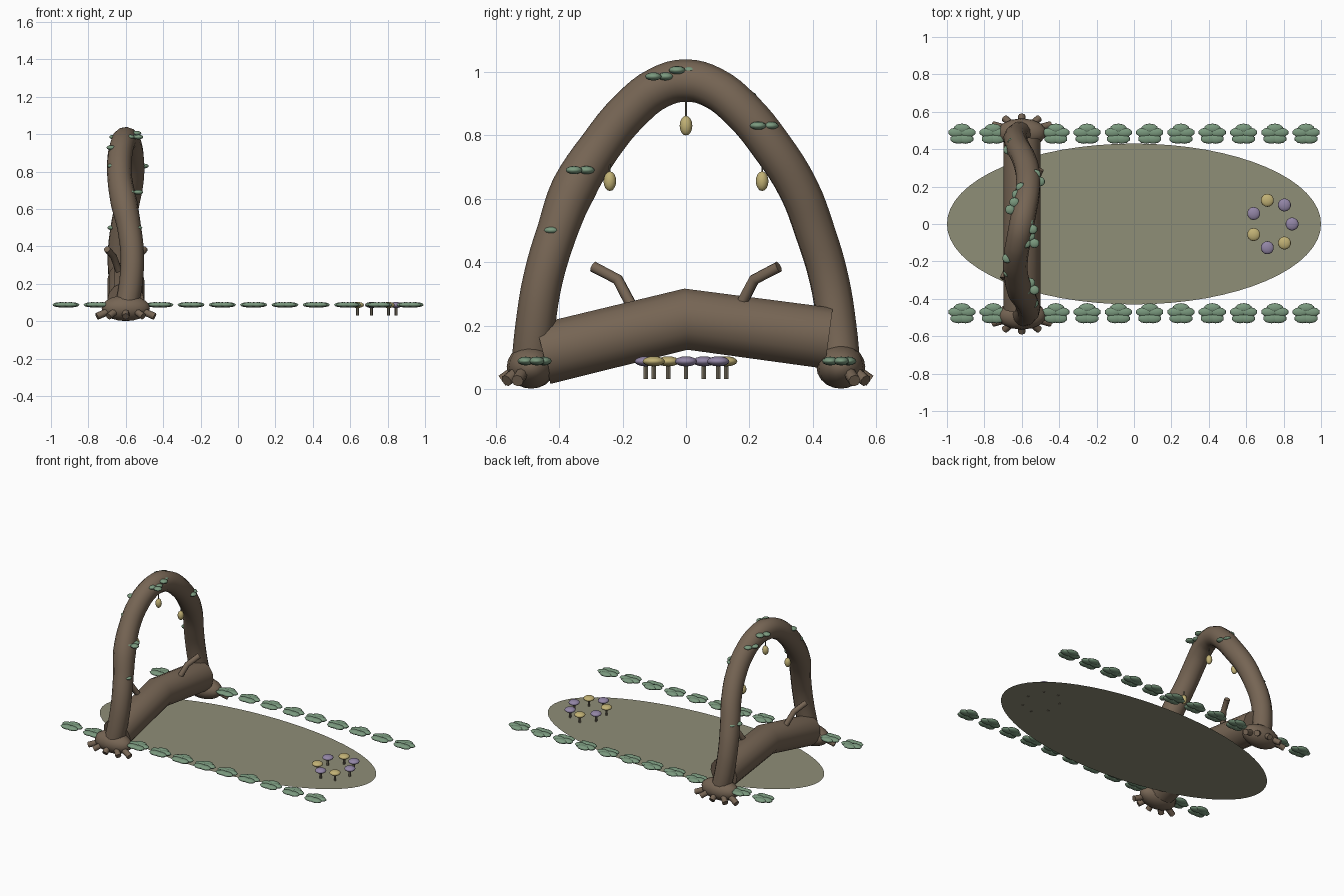
import bpy, math
from math import sin, cos, pi

if "Cube" in bpy.data.objects:
    bpy.data.objects.remove(bpy.data.objects["Cube"])


def material(name, rgb):
    m = bpy.data.materials.new(name)
    lin = [(c / 255 / 12.92) if c < 10 else ((c / 255 + 0.055) / 1.055) ** 2.4 for c in rgb]
    m.diffuse_color = (*lin, 1)
    m.use_nodes = True
    m.node_tree.nodes["Principled BSDF"].inputs["Base Color"].default_value = m.diffuse_color
    return m


BARK = material("bark brown", (118, 101, 84))
MOSS = material("moss ground", (143, 142, 119))
LEAF = material("leaf green", (122, 153, 126))
LILAC = material("lilac cap", (146, 133, 165))
GOLD = material("pale gold", (193, 177, 117))
STEM = material("stem grey brown", (118, 110, 94))
CX = -0.6  # x of the arch


def finish(ob, name, mat, smooth=True):
    ob.name = name
    ob.data.materials.clear()
    ob.data.materials.append(mat)
    if smooth:
        bpy.ops.object.shade_smooth_by_angle(angle=math.radians(50))
    return ob


def tube(name, pts, radius, mat, res=4, bezier=False, radii=None):
    cu = bpy.data.curves.new(name, 'CURVE')
    cu.dimensions = '3D'
    cu.bevel_depth = radius
    cu.bevel_resolution = res
    cu.use_fill_caps = True
    cu.resolution_u = 4
    sp = cu.splines.new('BEZIER' if bezier else 'POLY')
    points = sp.bezier_points if bezier else sp.points
    points.add(len(pts) - 1)
    for i, (p, q) in enumerate(zip(points, pts)):
        if bezier:
            p.co = q
            p.handle_left_type = p.handle_right_type = 'AUTO'
        else:
            p.co = (*q, 1)
        p.radius = radii[i] if radii else 1
    ob = bpy.data.objects.new(name, cu)
    bpy.context.collection.objects.link(ob)
    bpy.ops.object.select_all(action='DESELECT')
    ob.select_set(True)
    bpy.context.view_layer.objects.active = ob
    bpy.ops.object.convert(target='MESH')
    return finish(bpy.context.object, name, mat)


def blob(name, loc, size, mat, seg=12, rings=8):
    bpy.ops.mesh.primitive_uv_sphere_add(segments=seg, ring_count=rings, radius=1, location=loc)
    ob = bpy.context.object
    ob.scale = size
    return finish(ob, name, mat)


def leaf_cluster(name, loc, count, spread, size):
    for k in range(count):
        a = pi / 2 + 2 * pi * k / count
        blob(name, (loc[0] + spread * cos(a), loc[1] + spread * sin(a), loc[2]), size, LEAF, 10, 6)


# mossy ground: a flat oval sheet
bpy.ops.mesh.primitive_circle_add(vertices=64, radius=1, fill_type='NGON', location=(0, 0, 0.034))
ground = bpy.context.object
ground.scale = (1, 0.43, 1)
finish(ground, "mossy_ground", MOSS, False)

# arch trunk: half profile mirrored, swaying in x along its length
half = [(-0.49, 0.05), (-0.475, 0.2), (-0.45, 0.35), (-0.405, 0.5), (-0.355, 0.63),
        (-0.27, 0.765), (-0.175, 0.88), (-0.085, 0.95)]
profile = half + [(0, 0.972)] + [(-y, z) for y, z in reversed(half)]
lengths = [0]
for a, b in zip(profile, profile[1:]):
    lengths.append(lengths[-1] + math.dist(a, b))
path = [(CX + 0.035 * sin(4 * pi * s / lengths[-1]), y, z)
        for s, (y, z) in zip(lengths, profile)]
widths = [0.95, 0.95, 0.95, 0.97, 1.08, 1, 1, 1, 1.02, 1, 1, 1, 0.98, 0.97, 0.95, 0.95, 0.95]
tube("arch_trunk", path, 0.066, BARK, 4, True, widths)

# fallen log between the two feet
tube("fallen_log", [(CX, -0.45, 0.11), (CX, 0, 0.22), (CX, 0.45, 0.16)], 0.099, BARK, 5)

for s in (-1, 1):
    # broken branch stubs on the log
    tube("branch_stub", [(CX + s * 0.03, s * 0.165, 0.25), (CX + s * 0.065, s * 0.215, 0.345),
                         (CX + s * 0.10, s * 0.292, 0.385)], 0.018, BARK, 2)
    # root bulb and its fan of roots
    blob("root_bulb", (CX, s * 0.488, 0.07), (0.132, 0.077, 0.069), BARK, 14, 10)
    for deg in (28, 58, 90, 122, 152):
        a = math.radians(deg)
        tube("root", [(CX + 0.06 * cos(a), s * (0.488 + 0.03 * sin(a)), 0.07),
                      (CX + 0.175 * cos(a), s * (0.488 + 0.092 * sin(a)), 0.026)], 0.019, BARK, 2)
    # row of leafy ground plants
    for i in range(12):
        leaf_cluster("ground_leaves", (-0.92 + 0.1673 * i, s * 0.48, 0.088), 5, 0.031,
                     (0.045, 0.026, 0.014))

# leaf tufts on the arch: (x offset, y, z)
tufts = [(0.04, -0.41, 0.5), (0.045, -0.34, 0.69), (-0.05, -0.245, 0.83), (-0.055, -0.17, 0.928),
         (0.045, -0.09, 0.985), (0.035, -0.015, 1.005), (-0.04, 0.09, 0.985), (-0.005, 0.17, 0.925),
         (0.075, 0.24, 0.83), (0.02, 0.315, 0.69), (-0.05, 0.41, 0.5)]
for dx, y, z in tufts:
    leaf_cluster("arch_leaves", (CX + dx, y, z), 3, 0.026, (0.027, 0.026, 0.013))

# hanging pods on strings
for y, z in ((-0.24, 0.655), (0, 0.83), (0.24, 0.655)):
    blob("hanging_pod", (CX, y, z), (0.02, 0.02, 0.031), GOLD, 12, 8)
    tube("pod_string", [(CX, y, z), (CX, y, z + 0.11)], 0.003, STEM, 1)

# ring of mushrooms
for i in range(7):
    a = 2 * pi * i / 7
    x, y = 0.737 + 0.108 * cos(a), 0.13 * sin(a)
    tube("mushroom_stem", [(x, y, 0.031), (x, y, 0.085)], 0.008, STEM, 1)
    blob("mushroom_cap", (x, y, 0.087), (0.035, 0.035, 0.016), GOLD if i in (2, 4, 6) else LILAC, 14, 8)
